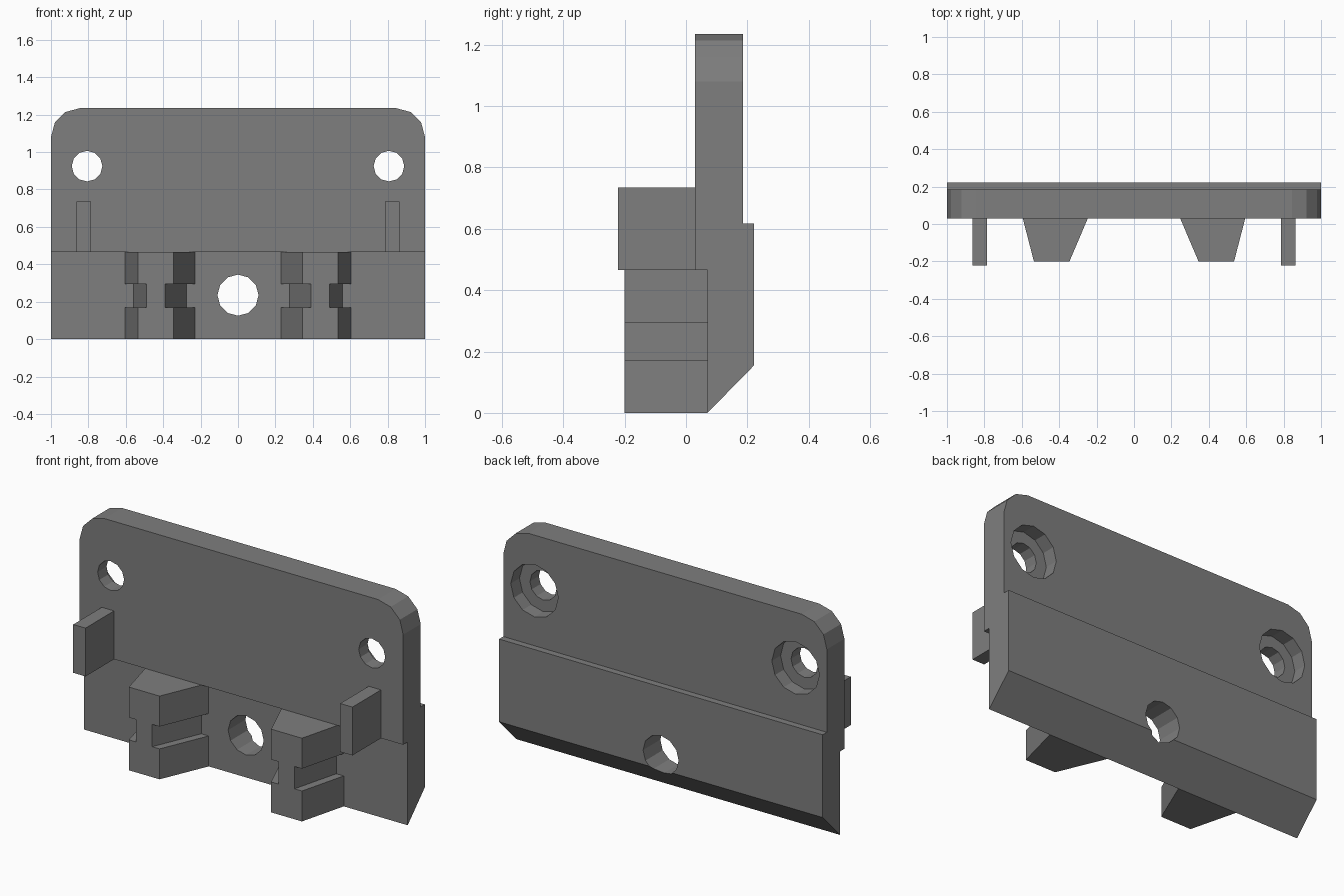
import bpy
import bmesh
from math import pi
from mathutils import Matrix, Vector

cube = bpy.data.objects.get("Cube")
if cube:
    bpy.data.objects.remove(cube, do_unlink=True)

grey = bpy.data.materials.new("plain grey")
grey.use_nodes = True
COLOUR = (0.21, 0.21, 0.21, 1)
grey.diffuse_color = COLOUR
grey.node_tree.nodes["Principled BSDF"].inputs["Base Color"].default_value = COLOUR


def add_prism(bm, points, along):
    """Extrude a closed outline by a vector."""
    face = bm.faces.new([bm.verts.new(p) for p in points])
    result = bmesh.ops.extrude_face_region(bm, geom=[face], use_keep_orig=True)
    top = [v for v in result["geom"] if isinstance(v, bmesh.types.BMVert)]
    bmesh.ops.translate(bm, verts=top, vec=along)


def finish(bm, name):
    bmesh.ops.recalc_face_normals(bm, faces=bm.faces[:])
    mesh = bpy.data.meshes.new(name)
    bm.to_mesh(mesh)
    bm.free()
    mesh.materials.append(grey)
    obj = bpy.data.objects.new(name, mesh)
    bpy.context.collection.objects.link(obj)
    return obj


def bore(target, x, z, radius, y0, y1):
    """Cut a twelve-sided hole running front to back."""
    bm = bmesh.new()
    place = Matrix.Translation((x, (y0 + y1) / 2, z)) @ Matrix.Rotation(pi / 2, 4, "X")
    bmesh.ops.create_cone(bm, cap_ends=True, segments=12, radius1=radius,
                          radius2=radius, depth=y1 - y0, matrix=place)
    cutter = finish(bm, "hole_cutter")
    cutter.hide_render = True
    mod = target.modifiers.new("hole", "BOOLEAN")
    mod.operation = "DIFFERENCE"
    mod.solver = "EXACT"
    mod.object = cutter
    bpy.context.view_layer.objects.active = target
    bpy.ops.object.modifier_apply(modifier=mod.name)
    bpy.data.objects.remove(cutter, do_unlink=True)


# Stepped back plate: side profile (y, z) swept across the width
STEP, TOP = 0.465, 1.235
profile = [(0.07, 0), (0.222, 0.155), (0.222, 0.617), (0.185, 0.617),
           (0.185, TOP), (0.03, TOP), (0.03, STEP), (0.07, STEP)]
bm = bmesh.new()
add_prism(bm, [(-1, y, z) for y, z in profile], Vector((2, 0, 0)))
# Rounded top corners
corners = [e for e in bm.edges
           if all(v.co.z > TOP - 0.01 for v in e.verts)
           and abs(e.verts[0].co.x - e.verts[1].co.x) < 0.01]
bmesh.ops.bevel(bm, geom=corners, offset=0.155, offset_type="OFFSET",
                segments=3, profile=0.5, affect="EDGES")
plate = finish(bm, "back_plate")

# Centre hole, and counterbored screw holes in the upper corners
bore(plate, 0, 0.235, 0.11, -0.1, 0.4)
for side in (-1, 1):
    bore(plate, side * 0.807, 0.925, 0.082, -0.1, 0.4)
    bore(plate, side * 0.807, 0.925, 0.147, 0.108, 0.4)

for side, word in ((1, "left"), (-1, "right")):
    # Tapered lug with a narrower neck around its middle
    bm = bmesh.new()
    for z0, z1, inset in ((0, 0.17, 0), (0.17, 0.295, 0.046), (0.295, STEP, 0)):
        outline = [(0.23 + inset, 0.07), (0.345 + inset, -0.2),
                   (0.535 - inset, -0.2), (0.605 - inset, 0.07)]
        add_prism(bm, [(side * x, y, z0) for x, y in outline],
                  Vector((0, 0, z1 - z0)))
    finish(bm, word + "_lug")

    # Flat guide tab
    bm = bmesh.new()
    outline = [(0.787, -0.222), (0.863, -0.222), (0.863, 0.03), (0.787, 0.03)]
    add_prism(bm, [(side * x, y, STEP) for x, y in outline],
              Vector((0, 0, 0.27)))
    finish(bm, word + "_tab")
